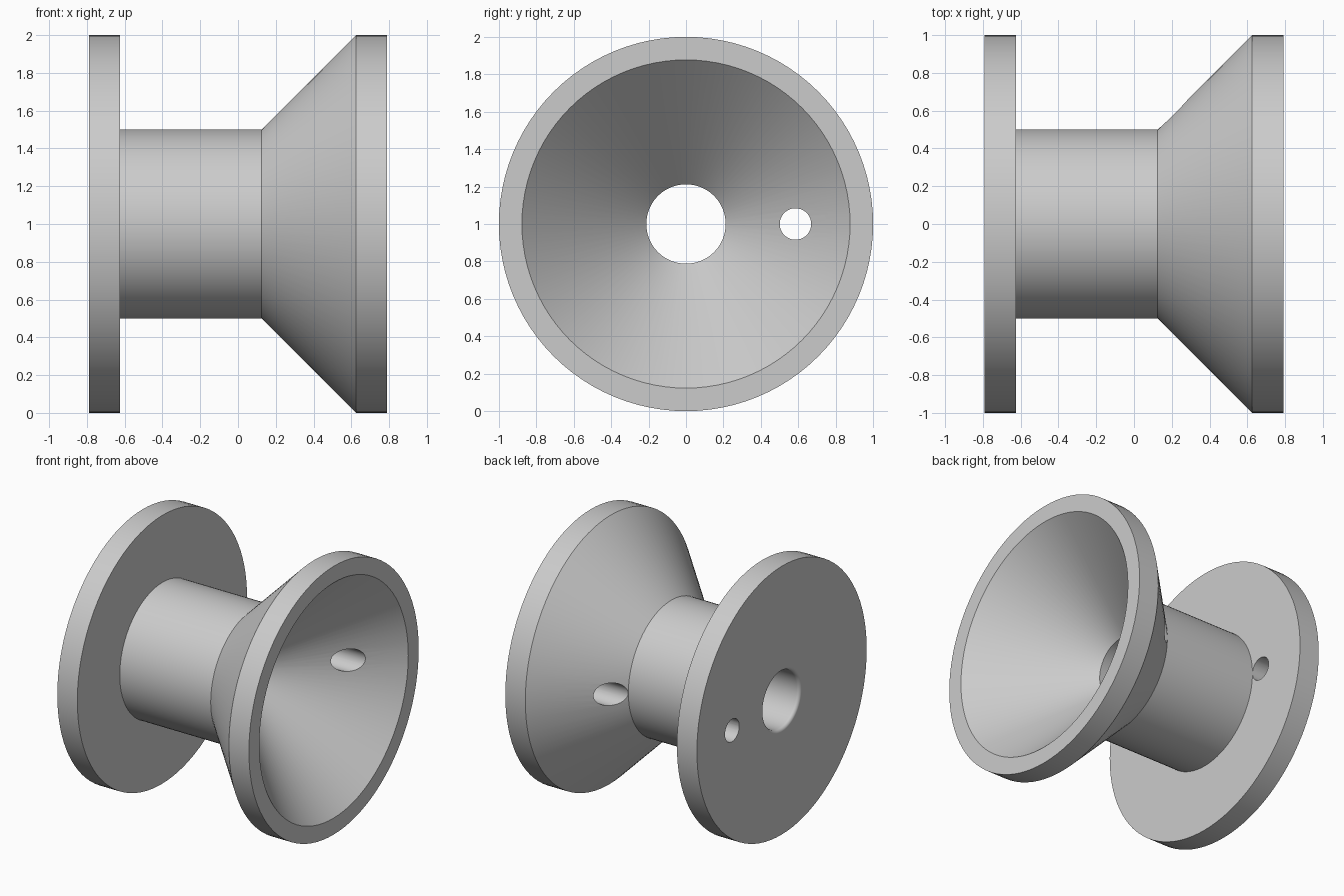
import bpy, bmesh, math
from mathutils import Vector, Matrix

cube = bpy.data.objects.get("Cube")
if cube:
    bpy.data.objects.remove(cube, do_unlink=True)

AXIS_Z = 1.0
SEGMENTS = 96
BORE, FILLET, END = 0.212, 0.025, 0.79

grey = bpy.data.materials.new("plain grey")
grey.use_nodes = True
colour = (0.6, 0.6, 0.6, 1)
grey.diffuse_color = colour
grey.node_tree.nodes["Principled BSDF"].inputs["Base Color"].default_value = colour


def add_object(name, bm):
    mesh = bpy.data.meshes.new(name)
    bmesh.ops.recalc_face_normals(bm, faces=bm.faces)
    bm.to_mesh(mesh)
    bm.free()
    mesh.materials.append(grey)
    obj = bpy.data.objects.new(name, mesh)
    bpy.context.collection.objects.link(obj)
    return obj


def lathe(name, profile):
    """Revolve a closed (x, radius) profile around the horizontal axis."""
    bm = bmesh.new()
    verts = [bm.verts.new((x, 0, AXIS_Z + r)) for x, r in profile]
    edges = [bm.edges.new((v, verts[i - 1])) for i, v in enumerate(verts)]
    bmesh.ops.spin(bm, geom=verts + edges, cent=(0, 0, AXIS_Z), axis=(1, 0, 0),
                   angle=math.tau, steps=SEGMENTS, use_merge=True)
    bmesh.ops.remove_doubles(bm, verts=bm.verts, dist=1e-5)
    return add_object(name, bm)


# Spool: flat flange, drum, 45 degree cone, rim, hollow funnel and bore
outline = [(-END, 1), (-0.625, 1), (-0.625, 0.5), (0.125, 0.5), (0.625, 1),
           (END, 1), (END, 0.877), (END - 0.877 + BORE, BORE)]
# Rounded mouth of the bore on the flange
for i in range(6):
    a = math.radians(18 * i)
    outline.append((-END + FILLET * (1 - math.sin(a)),
                    BORE + FILLET * (1 - math.cos(a))))
spool = lathe("spool", outline)

# Small hole drilled through both ends, just outside the drum
bm = bmesh.new()
bmesh.ops.create_cone(bm, cap_ends=True, segments=48, radius1=0.084, radius2=0.084,
                      depth=2, matrix=Matrix.Translation((0, 0.585, AXIS_Z))
                      @ Matrix.Rotation(math.pi / 2, 4, "Y"))
drill = add_object("hole_cutter", bm)
drill.hide_render = True

cut = spool.modifiers.new("drilled hole", "BOOLEAN")
cut.operation = "DIFFERENCE"
cut.solver = "EXACT"
cut.object = drill

bpy.ops.object.select_all(action="DESELECT")
spool.select_set(True)
bpy.context.view_layer.objects.active = spool
bpy.ops.object.modifier_apply(modifier=cut.name)
bpy.data.objects.remove(drill, do_unlink=True)

# Smooth round surfaces, crisp edges, flat end faces
bpy.ops.object.shade_smooth_by_angle(angle=math.radians(30))
weighted = spool.modifiers.new("clean shading", "WEIGHTED_NORMAL")
weighted.keep_sharp = True
